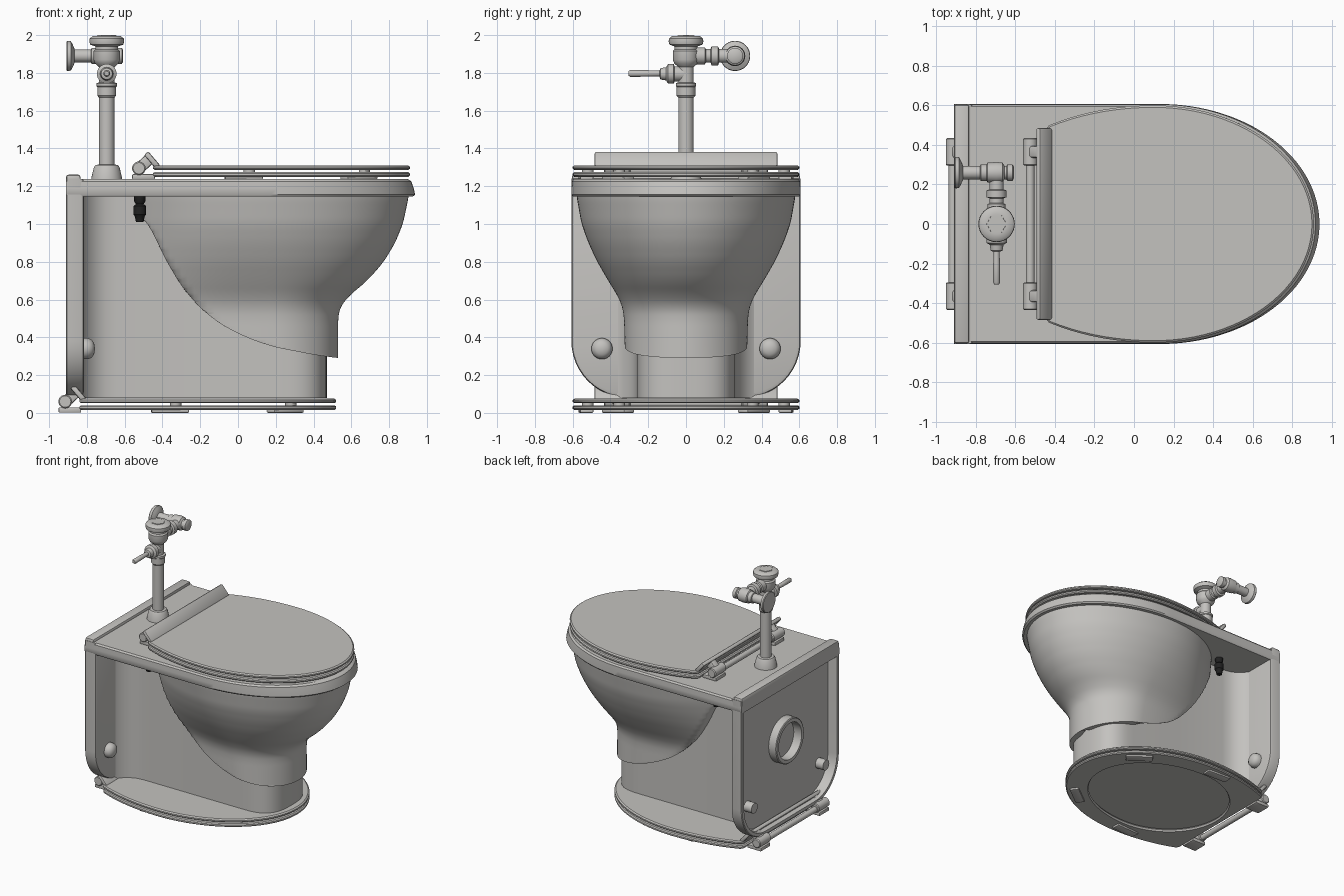
import bpy, bmesh, math
from mathutils import Vector, Matrix

if "Cube" in bpy.data.objects:
    bpy.data.objects.remove(bpy.data.objects["Cube"])

def material(name, col):
    m = bpy.data.materials.new(name)
    m.diffuse_color = (*col, 1)
    m.use_nodes = True
    m.node_tree.nodes["Principled BSDF"].inputs["Base Color"].default_value = m.diffuse_color
    return m

PORCELAIN = material("pale grey", (0.55, 0.54, 0.52))
BLACK = material("black rubber", (0.015, 0.015, 0.015))

def finish(name, bm, mat=PORCELAIN, angle=35):
    bmesh.ops.recalc_face_normals(bm, faces=bm.faces)
    me = bpy.data.meshes.new(name)
    bm.to_mesh(me)
    bm.free()
    for p in me.polygons:
        p.use_smooth = True
    me.set_sharp_from_angle(angle=math.radians(angle))
    me.materials.append(mat)
    ob = bpy.data.objects.new(name, me)
    bpy.context.collection.objects.link(ob)
    return ob

def loft(name, rings, closed=False, mat=PORCELAIN, angle=35):
    """Skin a list of equal-length point rings; cap the ends unless closed."""
    bm = bmesh.new()
    vs = [[bm.verts.new(p) for p in r] for r in rings]
    n = len(vs[0])
    pairs = list(zip(vs, vs[1:])) + ([(vs[-1], vs[0])] if closed else [])
    for a, b in pairs:
        for i in range(n):
            j = (i + 1) % n
            bm.faces.new((a[i], a[j], b[j], b[i]))
    if not closed:
        bm.faces.new(vs[0])
        bm.faces.new(vs[-1])
    bmesh.ops.remove_doubles(bm, verts=bm.verts, dist=1e-5)
    return finish(name, bm, mat, angle)

def lathe(name, profile, loc, axis=(0, 0, 1), n=32, mat=PORCELAIN, closed=False):
    """Turn (radius, height) points about an axis through loc."""
    q = Vector((0, 0, 1)).rotation_difference(Vector(axis))
    rings = [[Vector(loc) + q @ Vector((r * math.cos(2 * math.pi * i / n),
              r * math.sin(2 * math.pi * i / n), h)) for i in range(n)] for r, h in profile]
    return loft(name, rings, closed, mat)

def box(name, loc, size, tilt=0, bevel=0.006):
    bm = bmesh.new()
    bmesh.ops.create_cube(bm, size=1, matrix=Matrix.Translation(loc) @
                          Matrix.Rotation(tilt, 4, 'Y') @ Matrix.Diagonal((*size, 1)))
    bmesh.ops.bevel(bm, geom=bm.edges[:], offset=bevel, segments=2, affect='EDGES', profile=0.5)
    return finish(name, bm)

def interp(table, t):
    for (a, u), (b, v) in zip(table, table[1:]):
        if t <= b:
            k = max(0, (t - a) / (b - a))
            return u + (v - u) * k
    return table[-1][1]

def smooth_interp(table, t, w=0.03):
    return sum(interp(table, t + w * k) for k in (-1, -0.5, 0, 0.5, 1)) / 5

def egg(cx, front, back, half, z, xmin=-9, n=96):
    """Oval plan, different front and back lengths, cut flat at xmin."""
    pts = []
    for i in range(n):
        c, s = math.cos(2 * math.pi * i / n), math.sin(2 * math.pi * i / n)
        pts.append((max(xmin, cx + (front if c > 0 else back) * c), half * s, z))
    return pts

# ---- deck: square back, rounded front, flared lower edge
def deck_ring(front, half, z, n=64):
    arc = [(0.13 + (front - 0.13) * math.cos(a), half * math.sin(a), z)
           for a in (math.pi * (i / n - 0.5) for i in range(n + 1))]
    return [(-0.91, -half, z)] + arc + [(-0.91, half, z)]

loft("deck", [deck_ring(0.925, 0.6, 1.145), deck_ring(0.938, 0.607, 1.155),
              deck_ring(0.93, 0.607, 1.19), deck_ring(0.918, 0.605, 1.225),
              deck_ring(0.9, 0.595, 1.237)])
box("deck_back_lip", (-0.872, 0, 1.225), (0.076, 1.208, 0.072), 0, 0.012)

# ---- back panel: U shape with a recess behind
def u_ring(inset, x, n=12):
    h, z0, z1, r = 0.607 - inset, 0.08 + inset, 1.24 - inset, 0.3 - inset
    pts = [(x, h, z1), (x, -h, z1)]
    for sgn, start in ((-1, math.pi), (1, 1.5 * math.pi)):
        pts += [(x, sgn * (h - r) + r * math.cos(start + math.pi / 2 * i / n),
                 z0 + r + r * math.sin(start + math.pi / 2 * i / n)) for i in range(n + 1)]
    return pts

loft("back_panel", [u_ring(0.02, -0.815), u_ring(0.005, -0.82), u_ring(0, -0.835), u_ring(0, -0.905),
                    u_ring(0.006, -0.91), u_ring(0.03, -0.91), u_ring(0.045, -0.842)])
lathe("outlet_ring", [(0.175, 0), (0.175, 0.065), (0.168, 0.07), (0.142, 0.07), (0.138, 0.0)],
      (-0.838, 0, 0.7), (-1, 0, 0))
for s in (-1, 1):
    lathe("panel_bolt_cap", [(0.056, 0), (0.056, 0.025), (0.048, 0.045), (0.03, 0.058), (0.008, 0.062)],
          (-0.82, s * 0.445, 0.34), (1, 0, 0))
    lathe("panel_bolt_end", [(0.04, 0), (0.04, 0.07)], (-0.838, s * 0.445, 0.34), (-1, 0, 0), 20)
    box("panel_corner_block", (-0.86, s * 0.47, 1.18), (0.07, 0.16, 0.05))

# ---- pedestal: coved into the panel, rounded front
side = [(-0.83, 0.4), (-0.815, 0.36), (-0.79, 0.325), (-0.75, 0.29), (-0.7, 0.268), (-0.64, 0.26), (-0.2, 0.26)]
side += [(0.22 + 0.25 * math.sin(a) ** 0.7, 0.26 * math.cos(a) ** 0.7)
         for a in (math.pi / 2 * i / 14 for i in range(14))]
plan = [(x, -y) for x, y in side] + [(0.47, 0)] + [(x, y) for x, y in reversed(side)]
loft("pedestal", [[(x, y, z) for x, y in plan] for z in (0.08, 1.15)])

# ---- bowl: stacked ovals, lower edge sweeping up towards the back
half_w = [(0.28, 0.322), (0.5, 0.328), (0.56, 0.336), (0.62, 0.362), (0.7, 0.412), (0.8, 0.47),
          (0.9, 0.517), (1.0, 0.553), (1.15, 0.58)]
front_x = [(0.28, 0.53), (0.5, 0.53), (0.56, 0.54), (0.62, 0.588), (0.7, 0.685), (0.8, 0.772),
           (0.9, 0.832), (1.0, 0.873), (1.15, 0.905)]
sweep = [(-0.75, 1.15), (-0.6, 1.09), (-0.5, 1.03), (-0.45, 0.96), (-0.4, 0.84), (-0.3, 0.67),
         (-0.2, 0.555), (-0.1, 0.475), (0, 0.42), (0.1, 0.378), (0.2, 0.347), (0.4, 0.308), (0.53, 0.29)]
rings = []
for i in range(71):
    z = 0.29 + 0.86 * i / 70
    cx = 0.2 - 0.1 * i / 70
    ring = egg(cx, smooth_interp(front_x, z) - cx, cx + 0.6, smooth_interp(half_w, z), z, n=128)
    rings.append([(x, y, max(z, smooth_interp(sweep, x))) for x, y, z in ring])
loft("bowl", rings, angle=40)

# ---- seat and lid, used once on the deck and once on the floor
def seat_set(prefix, dx, dz):
    def oval(z, k=0.0):
        return [(x + dx, y, z + dz) for x, y, z in egg(0.1, 0.81 - k, 0.953, 0.6 - k, z, -0.45 + k)]
    def hole(z, k=0.0):
        return [(x + dx, y, z + dz) for x, y, z in egg(0.1, 0.62 + k, 0.5 + k, 0.46 + k, z)]
    loft(prefix + "_seat", [oval(1.25, 0.008), oval(1.257), oval(1.268), oval(1.275, 0.008),
                            hole(1.275, 0.008), hole(1.262), hole(1.25, 0.008)], closed=True)
    loft(prefix + "_lid", [oval(1.287, 0.008), oval(1.293), oval(1.303), oval(1.311, 0.01)])
    box(prefix + "_lid_flange", (-0.455 + dx, 0, 1.338 + dz), (0.03, 0.97, 0.098), -0.71, 0.01)
    lathe(prefix + "_hinge_rod", [(0.022, -0.3), (0.022, 0.3)], (-0.525 + dx, 0, 1.285 + dz), (0, 1, 0), 20)
    for s in (-1, 1):
        lathe(prefix + "_hinge_barrel", [(0.03, -0.07), (0.036, -0.064), (0.036, 0.064), (0.03, 0.07)],
              (-0.525 + dx, s * 0.365, 1.295 + dz), (0, 1, 0), 24)
        box(prefix + "_hinge_lug", (-0.495 + dx, s * 0.365, 1.32 + dz), (0.1, 0.06, 0.06), -0.75, 0.01)
        box(prefix + "_hinge_foot", (-0.5 + dx, s * 0.365, 1.25 + dz), (0.12, 0.12, 0.028))
        for x, y, turn in ((0.03, 0.53, -0.05), (0.64, 0.36, -0.65)):
            foot = box(prefix + "_seat_bumper", (0, 0, 0), (0.2, 0.07, 0.02), 0, 0.007)
            foot.location = (x + dx, s * y, 1.245 + dz)
            foot.rotation_euler.z = s * turn
            lathe(prefix + "_lid_bumper", [(0.03, 0), (0.03, 0.014)],
                  (x + 0.03 + dx, s * y * 0.98, 1.274 + dz), n=16)

seat_set("upper", 0, 0)
seat_set("floor", -0.39, -1.235)

# ---- seat bolts hanging under the deck
for s in (-1, 1):
    lathe("seat_bolt_nut", [(0.02, 0), (0.026, 0.03), (0.034, 0.04), (0.034, 0.085), (0.02, 0.095),
                            (0.03, 0.11), (0.03, 0.14)], (-0.52, s * 0.365, 1.01), n=12, mat=BLACK)

# ---- flush valve
vx = -0.695
lathe("valve_base", [(0.082, 1.235), (0.08, 1.25), (0.068, 1.3), (0.06, 1.312), (0.04, 1.315)], (vx, 0, 0))
lathe("valve_pipe", [(0.041, 1.25), (0.041, 1.86)], (vx, 0, 0))
lathe("valve_coupling", [(0.042, 1.67), (0.05, 1.68), (0.05, 1.725), (0.054, 1.73), (0.054, 1.745),
                         (0.042, 1.75)], (vx, 0, 0))
lathe("valve_body", [(0.04, 1.83), (0.062, 1.85), (0.07, 1.87), (0.07, 1.915), (0.06, 1.925), (0.06, 1.94),
                     (0.088, 1.95), (0.092, 1.965), (0.09, 1.982), (0.075, 1.994), (0.05, 1.996)], (vx, 0, 0))
lathe("valve_cap_nut", [(0.052, 1.99), (0.05, 2.0)], (vx, 0, 0), n=6)
lathe("lever_socket", [(0.04, 0), (0.04, 0.06), (0.052, 0.065), (0.052, 0.095), (0.035, 0.105),
                       (0.03, 0.135), (0.018, 0.14)], (vx, 0, 1.795), (0, -1, 0))
lathe("lever", [(0.014, 0.12), (0.017, 0.2), (0.018, 0.295), (0.012, 0.305)], (vx, 0, 1.797), (0, -1, 0), 20)
lathe("supply_arm", [(0.045, 0.03), (0.045, 0.1), (0.036, 0.105), (0.036, 0.13), (0.05, 0.135), (0.05, 0.17),
                     (0.036, 0.175), (0.036, 0.26)], (vx, 0, 1.89), (0, 1, 0))
lathe("stop_valve", [(0.03, -0.085), (0.042, -0.08), (0.042, -0.05), (0.05, -0.045), (0.054, 0), (0.05, 0.03),
                     (0.034, 0.04), (0.034, 0.05), (0.042, 0.055), (0.042, 0.08), (0.03, 0.087)],
      (vx, 0.26, 1.89), (1, 0, 0))
lathe("wall_stub", [(0.034, 0.06), (0.034, 0.2)], (vx, 0.26, 1.89), (-1, 0, 0))
lathe("wall_flange", [(0.036, 0.17), (0.06, 0.18), (0.078, 0.19), (0.08, 0.208), (0.076, 0.213)],
      (vx, 0.26, 1.89), (-1, 0, 0))
